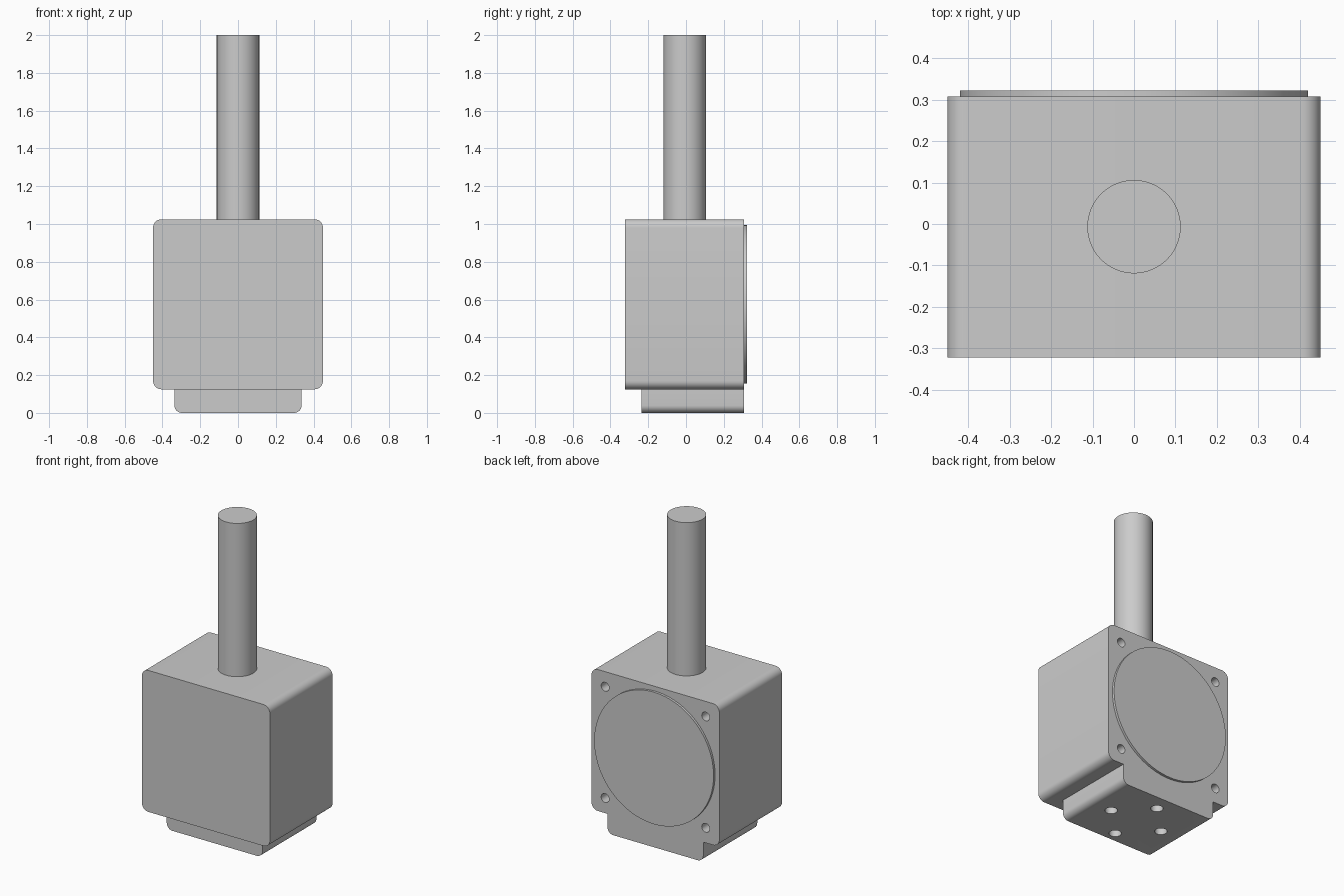
import bpy
import bmesh
from math import radians, cos, sin, pi
from mathutils import Matrix, Vector

cube = bpy.data.objects.get("Cube")
if cube:
    bpy.data.objects.remove(cube, do_unlink=True)

metal = bpy.data.materials.new("light grey metal")
metal.use_nodes = True
grey = (0.6, 0.6, 0.6, 1)
metal.diffuse_color = grey
metal.node_tree.nodes["Principled BSDF"].inputs["Base Color"].default_value = grey

FRONT, BACK = -0.3225, 0.3075
FOOT_TOP, BODY_TOP = 0.125, 1.025
BODY_MID = (FOOT_TOP + BODY_TOP) / 2


def finish(name, bm):
    bmesh.ops.recalc_face_normals(bm, faces=bm.faces)
    mesh = bpy.data.meshes.new(name)
    bm.to_mesh(mesh)
    bm.free()
    mesh.materials.append(metal)
    obj = bpy.data.objects.new(name, mesh)
    bpy.context.collection.objects.link(obj)
    return obj


def activate(obj):
    bpy.ops.object.select_all(action='DESELECT')
    obj.select_set(True)
    bpy.context.view_layer.objects.active = obj


def prism(name, half, z0, z1, y0, y1, r_bottom, r_top):
    """Rounded rectangle in x-z, extruded along y."""
    pts = []
    corners = ((1, 1, r_top, 0), (-1, 1, r_top, 90),
               (-1, -1, r_bottom, 180), (1, -1, r_bottom, 270))
    for sx, sz, r, start in corners:
        z = z1 - r if sz > 0 else z0 + r
        steps = 8 if r else 0
        for i in range(steps + 1):
            a = radians(start + 90 * i / max(steps, 1))
            pts.append((sx * (half - r) + r * cos(a), y0, z + r * sin(a)))
    bm = bmesh.new()
    face = bm.faces.new([bm.verts.new(p) for p in pts])
    new = bmesh.ops.extrude_face_region(bm, geom=[face])["geom"]
    verts = [v for v in new if isinstance(v, bmesh.types.BMVert)]
    bmesh.ops.translate(bm, verts=verts, vec=(0, y1 - y0, 0))
    if face.is_valid and len(face.link_loops if hasattr(face, "link_loops") else face.loops) == 0:
        bm.faces.remove(face)
    return finish(name, bm)


def add_cylinder(bm, centre, radius, length, axis, segments):
    turn = Vector((0, 0, 1)).rotation_difference(Vector(axis)).to_matrix().to_4x4()
    bmesh.ops.create_cone(bm, cap_ends=True, segments=segments, radius1=radius,
                          radius2=radius, depth=length,
                          matrix=Matrix.Translation(centre) @ turn)


def cylinder(name, centre, radius, length, axis):
    bm = bmesh.new()
    add_cylinder(bm, centre, radius, length, axis, 96)
    return finish(name, bm)


def drill(obj, centres, radius, depth, axis):
    """Cut blind holes centred on the surface."""
    bm = bmesh.new()
    for c in centres:
        add_cylinder(bm, c, radius, depth * 2, axis, 32)
    cutter = finish(obj.name + "_cutter", bm)
    cutter.hide_render = True
    mod = obj.modifiers.new("holes", 'BOOLEAN')
    mod.operation = 'DIFFERENCE'
    mod.solver = 'EXACT'
    mod.object = cutter
    activate(obj)
    bpy.ops.object.modifier_apply(modifier=mod.name)
    bpy.data.objects.remove(cutter, do_unlink=True)


# Housing block with four mounting holes in the back
body = prism("housing", 0.45, FOOT_TOP, BODY_TOP, FRONT, BACK, 0.045, 0.045)
drill(body, [(x, BACK, BODY_MID + z) for x in (-0.354, 0.354) for z in (-0.354, 0.354)],
      0.028, 0.15, (0, 1, 0))

# Foot block with a diamond of four holes underneath
foot = prism("foot_block", 0.337, 0, FOOT_TOP, -0.235, BACK, 0.04, 0)
drill(foot, [(0.187 * cos(i * pi / 2), 0.018 + 0.187 * sin(i * pi / 2), 0) for i in range(4)],
      0.036, 0.1, (0, 0, 1))

# Raised round plate on the back, and the upright shaft
plate = cylinder("back_plate", (0, BACK + 0.0025, BODY_MID), 0.42, 0.025, (0, 1, 0))
shaft = cylinder("shaft", (0, -0.0065, 1.5), 0.1125, 1.0, (0, 0, 1))

for part in (body, foot, plate, shaft):
    activate(part)
    bpy.ops.object.shade_smooth_by_angle(angle=radians(30))
